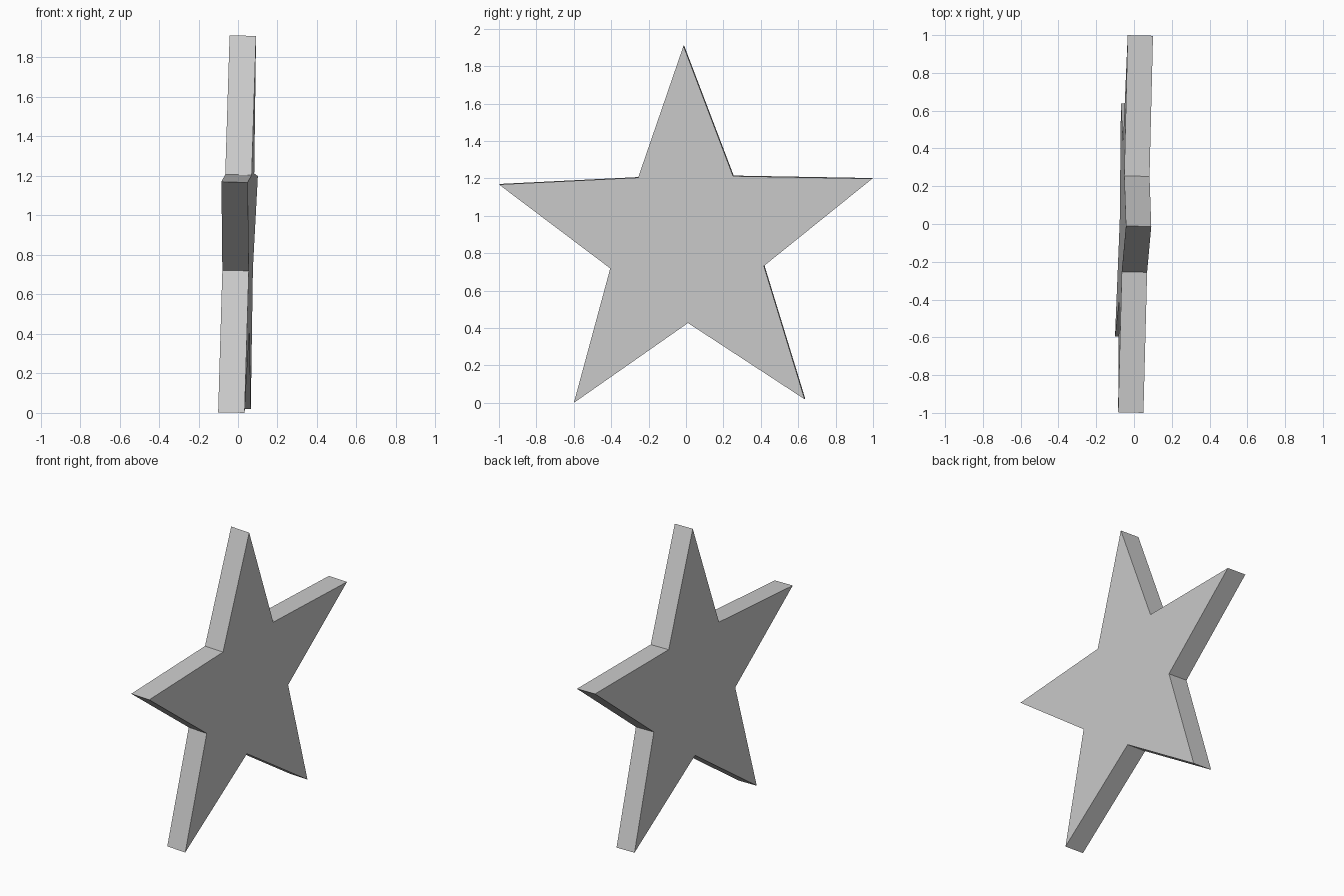
import bpy, bmesh, math
from mathutils import Matrix, Vector

cube = bpy.data.objects.get("Cube")
if cube:
    bpy.data.objects.remove(cube)

# Plain grey finish
grey = bpy.data.materials.new("plain_grey")
grey.use_nodes = True
colour = (0.6, 0.6, 0.6, 1)
grey.diffuse_color = colour
grey.node_tree.nodes["Principled BSDF"].inputs["Base Color"].default_value = colour

# Five-pointed star profile, alternating tips and notches
TIP, NOTCH, THICKNESS = 1.05, 0.432, 0.134
bm = bmesh.new()
ring = []
for i in range(10):
    angle = math.radians(90.9 + 36 * i)
    radius = NOTCH if i % 2 else TIP
    ring.append(bm.verts.new((radius * math.cos(angle), radius * math.sin(angle), 0)))
face = bm.faces.new(ring)

# Give the star its thickness behind the profile
result = bmesh.ops.extrude_face_region(bm, geom=[face], use_keep_orig=True)
back = [v for v in result["geom"] if isinstance(v, bmesh.types.BMVert)]
bmesh.ops.translate(bm, verts=back, vec=(0, 0, -THICKNESS))
bmesh.ops.recalc_face_normals(bm, faces=bm.faces)

# Stand it upright, facing +x with a slight lean
normal = Vector((1, -0.025, -0.0227)).normalized()
across = Vector((0.025, 1, 0)).normalized()
up = normal.cross(across)
place = Matrix((across, up, normal)).transposed().to_4x4()
place.translation = (0.068, 0.0035, 0.859)
bm.transform(place)

mesh = bpy.data.meshes.new("star")
bm.to_mesh(mesh)
bm.free()
mesh.materials.append(grey)
star = bpy.data.objects.new("star", mesh)
bpy.context.collection.objects.link(star)
